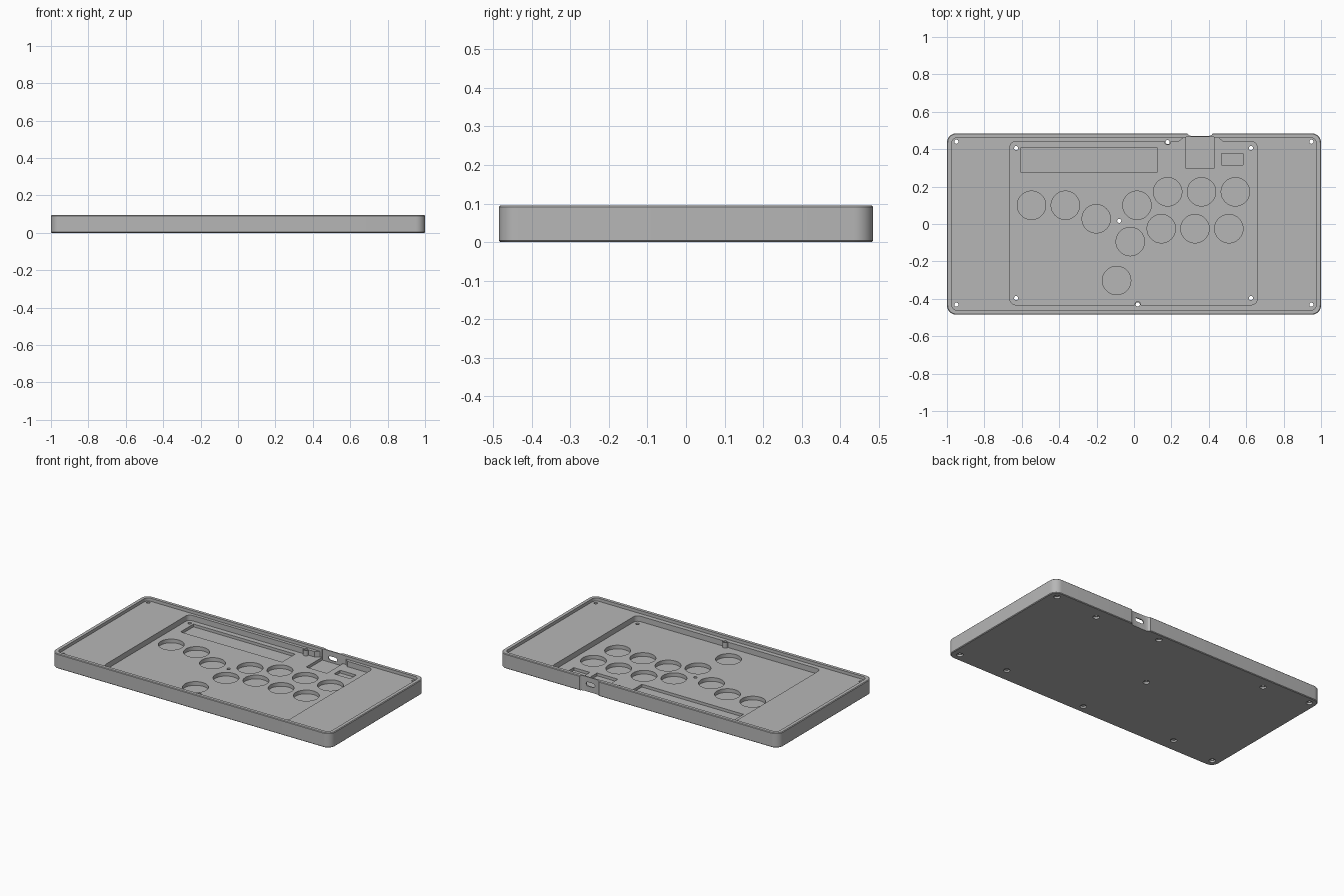
import bpy, bmesh, math

cube = bpy.data.objects.get("Cube")
if cube:
    bpy.data.objects.remove(cube, do_unlink=True)

grey = bpy.data.materials.new("plain_grey")
grey.use_nodes = True
tone = (0.47, 0.47, 0.47, 1)
grey.diffuse_color = tone
grey.node_tree.nodes["Principled BSDF"].inputs["Base Color"].default_value = tone


def rounded(x0, x1, y0, y1, r, steps=8):
    """Outline of a rectangle with round corners."""
    pts = []
    corners = [(x1 - r, y1 - r), (x0 + r, y1 - r), (x0 + r, y0 + r), (x1 - r, y0 + r)]
    for q, (cx, cy) in enumerate(corners):
        for i in range(steps + 1):
            a = math.pi / 2 * (q + i / steps)
            pts.append((cx + r * math.cos(a), cy + r * math.sin(a)))
    return pts


def circle(x, y, r, n=48):
    return [(x + r * math.cos(math.tau * i / n), y + r * math.sin(math.tau * i / n))
            for i in range(n)]


def box(x0, x1, y0, y1):
    return [(x0, y0), (x1, y0), (x1, y1), (x0, y1)]


def prism(name, outlines, z0, z1):
    """Extrude closed outlines from z0 to z1 as one object."""
    bm = bmesh.new()
    for pts in outlines:
        face = bm.faces.new([bm.verts.new((x, y, z0)) for x, y in pts])
        top = bmesh.ops.extrude_face_region(bm, geom=[face])["geom"]
        for v in top:
            if isinstance(v, bmesh.types.BMVert):
                v.co.z = z1
    bmesh.ops.recalc_face_normals(bm, faces=bm.faces[:])
    mesh = bpy.data.meshes.new(name)
    bm.to_mesh(mesh)
    bm.free()
    obj = bpy.data.objects.new(name, mesh)
    bpy.context.collection.objects.link(obj)
    return obj


# Case body with softened top and bottom edges
case = prism("controller_case", [rounded(-1, 1, -0.485, 0.485, 0.05)], 0, 0.095)
case.data.materials.append(grey)
bpy.context.view_layer.objects.active = case
case.select_set(True)
bevel = case.modifiers.new("edge_chamfer", "BEVEL")
bevel.width = 0.004
bevel.segments = 1
bevel.limit_method = "ANGLE"
bevel.angle_limit = math.radians(60)
bpy.ops.object.modifier_apply(modifier=bevel.name)


def cut(cutter):
    cutter.hide_render = True
    mod = case.modifiers.new(cutter.name, "BOOLEAN")
    mod.operation = "DIFFERENCE"
    mod.solver = "EXACT"
    mod.object = cutter
    bpy.ops.object.modifier_apply(modifier=mod.name)
    bpy.data.objects.remove(cutter, do_unlink=True)


TOP = 0.2
LEDGE, FLOOR, WELL = 0.075, 0.04, 0.016

# Lid ledge and inner pocket, widened beside the cable port
cut(prism("lid_ledge", [rounded(-0.975, 0.975, -0.461, 0.461, 0.03)], LEDGE, TOP))
cut(prism("inner_pocket", [rounded(-0.663, 0.658, -0.432, 0.441, 0.03)], FLOOR, TOP))
cut(prism("port_bay", [[(0.22, 0.42), (0.48, 0.42), (0.48, 0.437), (0.45, 0.461),
                        (0.265, 0.461), (0.235, 0.437)]], FLOOR, TOP))

# Wells for the buttons and electronics
buttons = [(-0.548, 0.1), (-0.367, 0.1), (-0.202, 0.028), (0.016, 0.1),
           (0.18, 0.172), (0.361, 0.172), (0.542, 0.172), (0.146, -0.025),
           (0.326, -0.025), (0.507, -0.025), (-0.02, -0.094), (-0.093, -0.302)]
cut(prism("button_wells", [circle(x, y, 0.076) for x, y in buttons], WELL, TOP))
cut(prism("board_wells", [box(-0.604, 0.123, 0.275, 0.408),
                          box(0.279, 0.428, 0.298, 0.464),
                          box(0.468, 0.583, 0.315, 0.376)], 0.022, TOP))

# Shallow scoop in the back wall and the slot through it
cut(prism("port_scoop", [[(0.276, 0.6), (0.276, 0.49), (0.286, 0.483), (0.293, 0.475),
                          (0.305, 0.471), (0.402, 0.471), (0.414, 0.475),
                          (0.421, 0.483), (0.431, 0.49), (0.431, 0.6)]], -0.1, TOP))
slot = prism("port_slot", [rounded(-0.031, 0.031, -0.013, 0.013, 0.0125)], -0.05, 0.05)
slot.location = (0.354, 0.475, 0.049)
slot.rotation_euler.x = math.pi / 2
cut(slot)

# Screw posts standing against the pocket wall
screws = [(x, y) for x in (-0.95, 0.948) for y in (-0.431, 0.44)]
screws += [(x, y) for x in (-0.63, 0.625) for y in (-0.396, 0.406)]
edge_screws = [(0.18, 0.438), (0.02, -0.43)]
screws += edge_screws + [(-0.079, 0.017)]
post = prism("screw_posts", [circle(x, y, 0.017, 24) for x, y in edge_screws], 0.03, LEDGE)
post.hide_render = True
join = case.modifiers.new("posts", "BOOLEAN")
join.operation = "UNION"
join.solver = "EXACT"
join.object = post
bpy.ops.object.modifier_apply(modifier=join.name)
bpy.data.objects.remove(post, do_unlink=True)

# Through holes with wider seats underneath
cut(prism("screw_holes", [circle(x, y, 0.011, 24) for x, y in screws], -0.1, TOP))
cut(prism("screw_seats", [circle(x, y, 0.019, 24) for x, y in screws], -0.1, 0.012))

bpy.ops.object.shade_smooth_by_angle(angle=math.radians(30))
